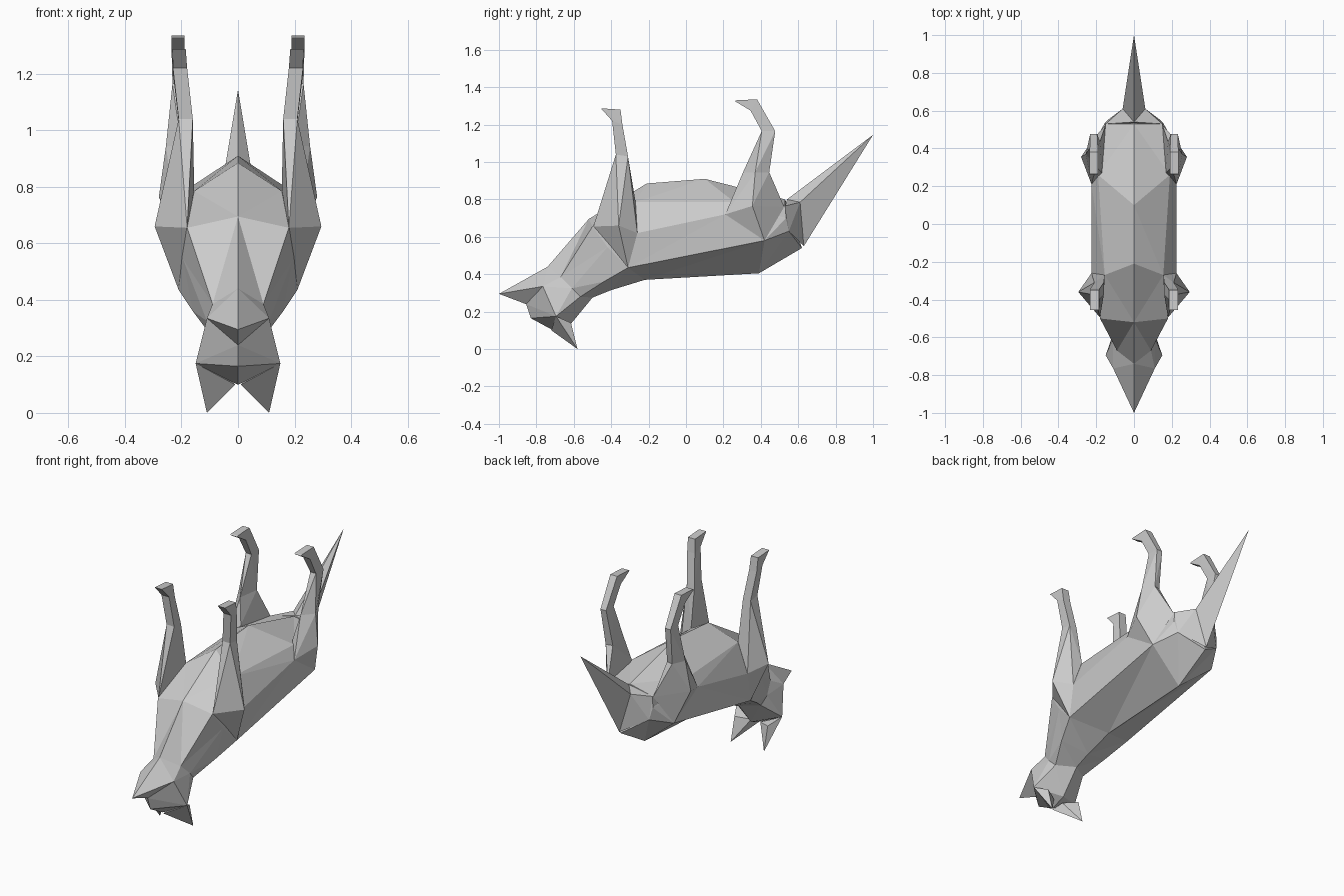
import bpy, bmesh

if "Cube" in bpy.data.objects:
    bpy.data.objects.remove(bpy.data.objects["Cube"])


def finish(name, bm):
    me = bpy.data.meshes.new(name)
    bmesh.ops.recalc_face_normals(bm, faces=bm.faces)
    bm.to_mesh(me)
    bm.free()
    ob = bpy.data.objects.new(name, me)
    bpy.context.collection.objects.link(ob)
    return ob


def mirrored(pts):
    return list(pts) + [(-x, y, z) for x, y, z in pts if x > 0]


def add_hull(bm, pts):
    """Faceted convex chunk around a handful of points."""
    vs = [bm.verts.new(p) for p in pts]
    res = bmesh.ops.convex_hull(bm, input=vs)
    junk = {v for v in res["geom_interior"] + res["geom_unused"]
            if isinstance(v, bmesh.types.BMVert)}
    bmesh.ops.delete(bm, geom=list(junk), context='VERTS')


def hulls(name, chunks, mirror=False):
    bm = bmesh.new()
    for pts in chunks:
        add_hull(bm, pts)
    ob = finish(name, bm)
    if mirror:
        mod = ob.modifiers.new("mirror", 'MIRROR')
        mod.use_mirror_merge = False
    return ob


# body: half sections from belly (up) to spine (down), lofted neck to tail
neck = [(0, -.74, .44), (.09, -.67, .385), (.11, -.61, .325), (.10, -.565, .28), (0, -.50, .275)]
sections = [
    neck,
    [(0, -.52, .695), (.18, -.50, .655), (.195, -.42, .545), (.16, -.44, .36), (0, -.40, .315)],
    [(0, -.21, .885), (.155, -.27, .785), (.225, -.26, .62), (.21, -.31, .435), (0, -.22, .37)],
    [(0, .10, .91), (.19, .26, .785), (.225, .21, .72), (.215, .42, .58), (0, .39, .405)],
    [(0, .53, .80), (.15, .53, .765), (.155, .535, .70), (.14, .55, .63), (0, .62, .54)],
]
bm = bmesh.new()
rings = []
for half in sections:
    loop = half + [(-x, y, z) for x, y, z in reversed(half[1:-1])]
    rings.append([bm.verts.new(p) for p in loop])
for a, b in zip(rings, rings[1:]):
    n = len(a)
    for i in range(n):
        bm.faces.new((a[i], a[(i + 1) % n], b[(i + 1) % n], b[i]))
bm.faces.new(rings[0])
bm.faces.new(rings[-1])
bmesh.ops.triangulate(bm, faces=bm.faces)
finish("body", bm)

# tail: rump taper plus a long spike
root = [(0, .54, .80), (.06, .61, .785), (0, .63, .55)]
hulls("tail", [mirrored(root + [(.15, .53, .765), (.14, .55, .63)]),
               mirrored(root + [(0, 1.0, 1.145)])])

# head: skull and muzzle
cheek, stop, brow = (.11, -.765, .335), (0, -.855, .24), (0, -.83, .165)
ear_base = (.15, -.695, .175)
skull = neck + [cheek, stop, brow, ear_base, (0, -.71, .10), (0, -.615, .135)]
muzzle = [(0, -1.0, .295), neck[0], cheek, stop]
hulls("head", [mirrored(skull), mirrored(muzzle)])

# ears
hulls("ears", [[ear_base, (.01, -.72, .10), (.11, -.58, 0), (.11, -.615, .14), (.03, -.66, .125)]],
      mirror=True)


def box_ring(x0, x1, front, back):
    """Four corners: inner/outer x, and (y, z) at the front and back."""
    return [(x, y, z) for x in (x0, x1) for y, z in (front, back)]


# front legs: shoulder, shin, paw
shoulder = [(.18, -.495, .655), (.295, -.36, .66), (.225, -.26, .62), (.21, -.31, .435), (.155, -.27, .79)]
knee = box_ring(.16, .21, (-.375, 1.04), (-.31, 1.03))
wrist = box_ring(.18, .23, (-.395, 1.22), (-.34, 1.20))
toes = box_ring(.185, .232, (-.455, 1.287), (-.35, 1.28))
hulls("front_legs", [shoulder + knee, knee + wrist, wrist + toes], mirror=True)

# hind legs: thigh, shin, paw
hip = [(.28, .355, .765), (.225, .21, .72), (.215, .42, .58), (.17, .27, .80), (.15, .525, .76)]
hock = [(.20, .305, .945), (.255, .37, .945), (.22, .445, .945), (.18, .435, .945)]
ankle = box_ring(.195, .232, (.405, 1.165), (.477, 1.165))
foot = box_ring(.19, .235, (.345, 1.275), (.38, 1.335))
tips = box_ring(.19, .235, (.262, 1.325), (.27, 1.33))
hulls("hind_legs", [hip + hock, hock + ankle, ankle + foot, foot + tips], mirror=True)
